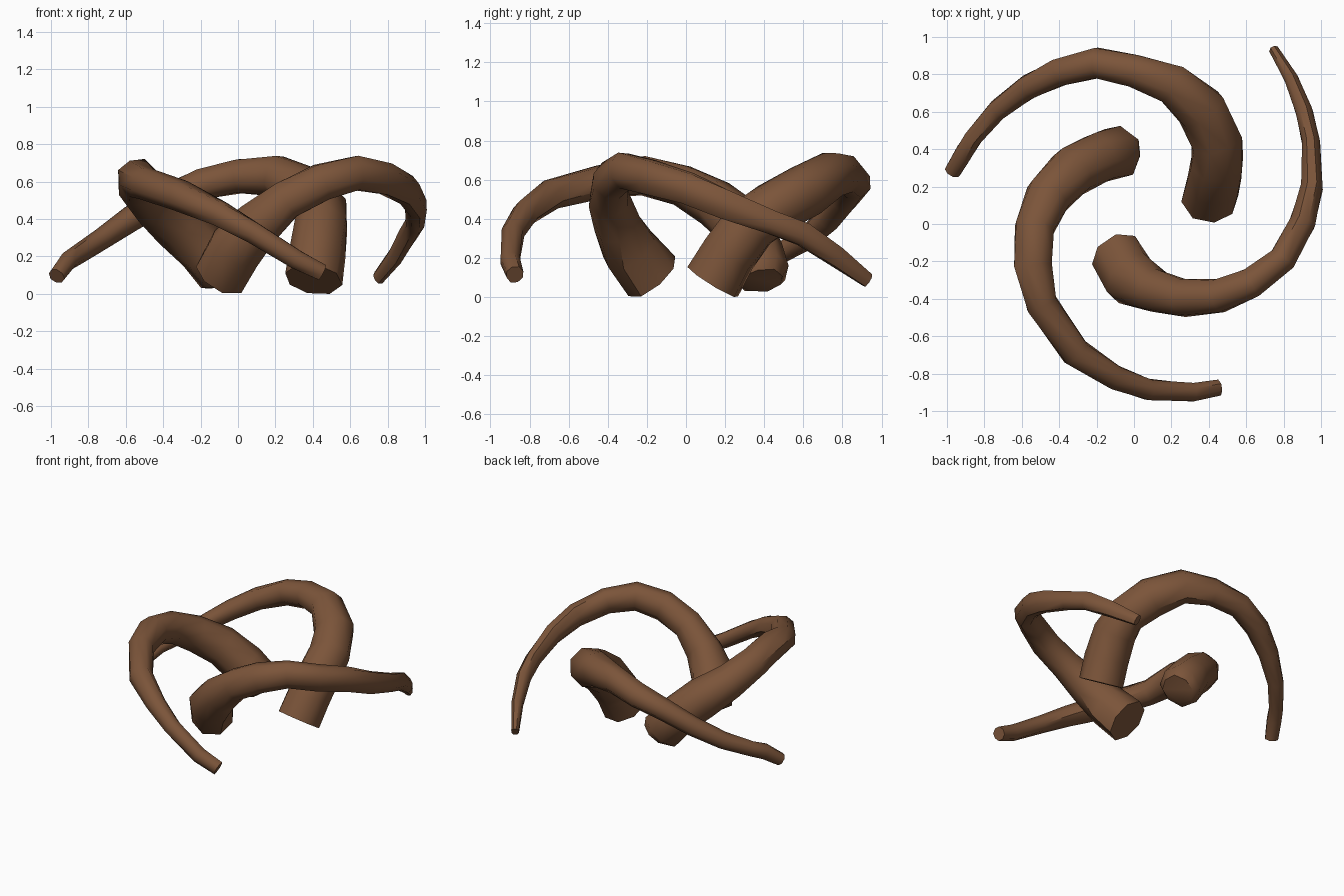
import bpy
import bmesh
import math
import random
from mathutils import Vector

random.seed(4)
SIDES = 8

cube = bpy.data.objects.get("Cube")
if cube:
    bpy.data.objects.remove(cube, do_unlink=True)

bark = bpy.data.materials.new("brown bark")
bark.use_nodes = True
bark.diffuse_color = (0.2, 0.09, 0.042, 1)
shader = next(n for n in bark.node_tree.nodes if n.type == 'BSDF_PRINCIPLED')
shader.inputs["Base Color"].default_value = bark.diffuse_color
shader.inputs["Roughness"].default_value = 0.9


def make_root(name, path, slim=1.0):
    """Skin a tapering tube along (x, y, z, radius) points.
    The tube becomes narrower sideways by the slim factor towards its tip."""
    centres = [Vector(p[:3]) for p in path]
    last = len(path) - 1
    bm = bmesh.new()
    rings = []
    for i, centre in enumerate(centres):
        # ring frame: one axis level, the other as upright as possible
        along = (centres[min(i + 1, last)] - centres[max(i - 1, 0)]).normalized()
        side = along.cross(Vector((0, 0, 1))).normalized()
        up = side.cross(along)
        width = 1 + (slim - 1) * i / last
        ring = []
        for k in range(SIDES):
            angle = math.tau * (k + 0.5) / SIDES
            radius = path[i][3] * random.uniform(0.99, 1.1)
            offset = side * math.cos(angle) * width + up * math.sin(angle)
            ring.append(bm.verts.new(centre + offset * radius))
        rings.append(ring)

    # walls between neighbouring rings
    for lower, upper in zip(rings, rings[1:]):
        for k in range(SIDES):
            n = (k + 1) % SIDES
            bm.faces.new((lower[k], lower[n], upper[n], upper[k]))
    # cut ends
    bm.faces.new(rings[0])
    bm.faces.new(rings[-1])
    bmesh.ops.recalc_face_normals(bm, faces=bm.faces)

    mesh = bpy.data.meshes.new(name)
    bm.to_mesh(mesh)
    bm.free()
    mesh.materials.append(bark)
    root = bpy.data.objects.new(name, mesh)
    bpy.context.collection.objects.link(root)
    bpy.ops.object.select_all(action='DESELECT')
    root.select_set(True)
    bpy.context.view_layer.objects.active = root
    bpy.ops.object.shade_smooth_by_angle(angle=math.radians(50))
    return root


# Three roots spiralling the same way, each arching from a thick base to a thin tip
back_path = [
    (.4, .135, .095, .15), (.42, .22, .235, .145), (.44, .33, .385, .14),
    (.44, .45, .47, .135), (.36, .61, .56, .13), (.2, .75, .645, .112),
    (0, .82, .645, .092), (-.2, .86, .6, .085), (-.4, .81, .52, .075),
    (-.57, .73, .42, .065), (-.73, .61, .31, .055), (-.86, .46, .225, .05),
    (-.91, .38, .19, .05), (-.97, .28, .11, .045),
]
left_path = [
    (-.055, .39, .1, .105), (-.08, .385, .14, .142), (-.19, .355, .26, .14),
    (-.33, .28, .39, .13), (-.46, .15, .5, .12), (-.53, -.02, .585, .105),
    (-.54, -.22, .635, .1), (-.49, -.43, .605, .085), (-.31, -.69, .54, .08),
    (-.1, -.82, .445, .065), (.08, -.885, .345, .058), (.31, -.9, .2, .052),
    (.45, -.875, .13, .045),
]
front_path = [
    (-.09, -.175, .12, .145), (-.015, -.29, .26, .145), (.1, -.355, .39, .125),
    (.26, -.395, .515, .108), (.45, -.385, .61, .1), (.63, -.315, .66, .093),
    (.79, -.19, .63, .088), (.9, .01, .57, .083), (.95, .2, .49, .075),
    (.945, .44, .395, .062), (.91, .6, .335, .06), (.845, .77, .22, .052),
    (.75, .93, .1, .037),
]
roots = [
    make_root("back_root", back_path),
    make_root("left_root", left_path),
    make_root("front_root", front_path, slim=0.72),
]

# Rest the lowest corner on the ground
lowest = min(v.co.z for root in roots for v in root.data.vertices)
for root in roots:
    for v in root.data.vertices:
        v.co.z -= lowest
